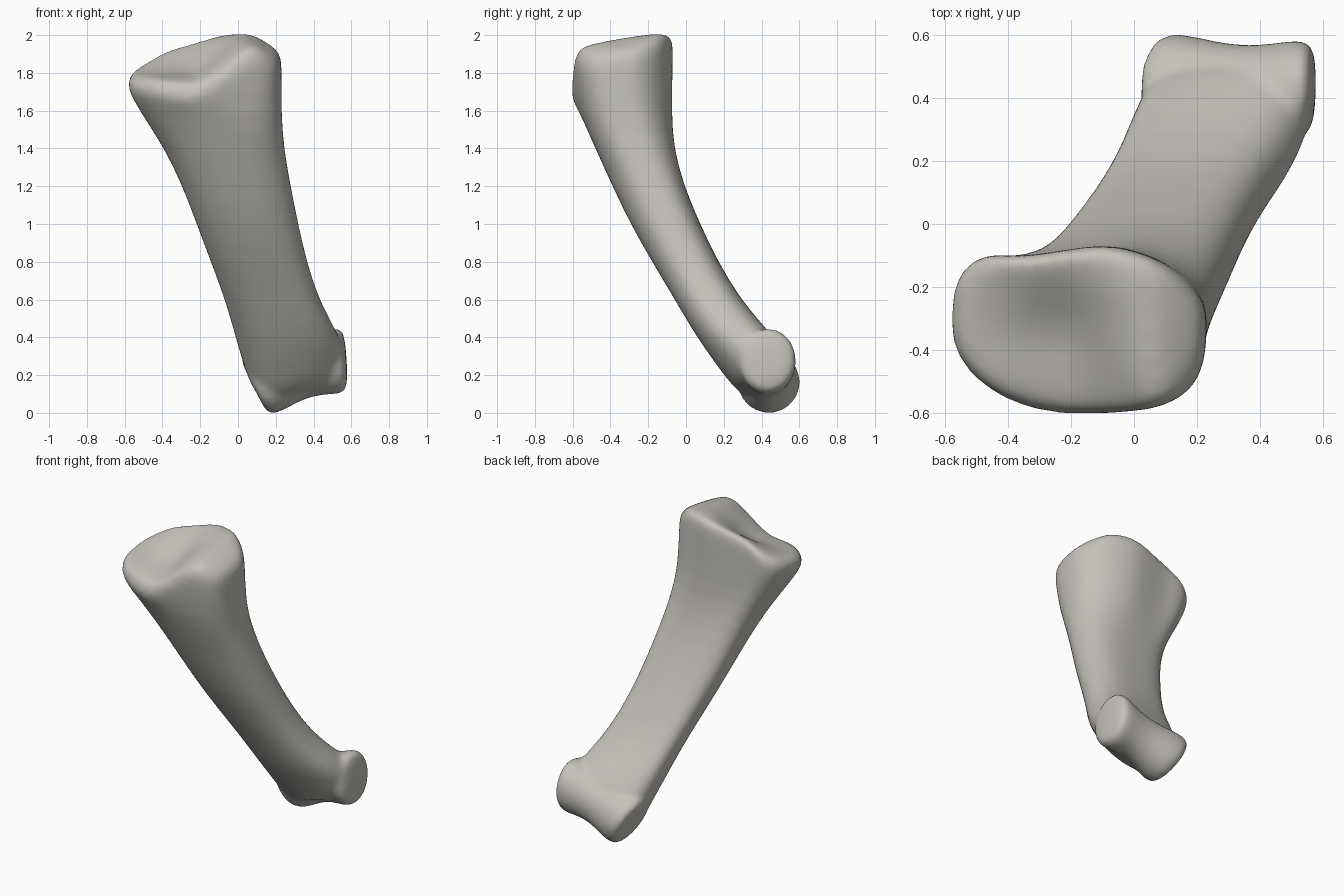
import bpy, bmesh, math
from mathutils import Vector

cube = bpy.data.objects.get("Cube")
if cube:
    bpy.data.objects.remove(cube)

SEGS = 40


def smoothstep(a, b, v):
    t = max(0, min(1, (v - a) / (b - a)))
    return t * t * (3 - 2 * t)


def lerp(a, b, t):
    return a + (b - a) * t


def section(xmin, xmax, ymin, ymax, flare, scale=1.0):
    """Rounded D-shaped outline; flare goes from shaft (0) to head (1)."""
    cx, rx = (xmin + xmax) / 2, (xmax - xmin) / 2
    cy = ymin + 0.53 * (ymax - ymin)
    skew = lerp(-0.1, 0.18, flare)
    pts = []
    for i in range(SEGS):
        a = math.tau * i / SEGS
        c, s = math.cos(a), math.sin(a)
        p = 0.8 + (skew if c > 0 else 0.18) * math.tanh(5 * c * s)
        ry = ymax - cy if s > 0 else cy - ymin
        x = math.copysign(abs(c) ** p, c) * rx
        y = math.copysign(abs(s) ** p, s) * ry
        if s > 0:
            # shallow groove down the back, under the rim
            y -= 0.035 * flare * math.exp(-((c + 0.25) / 0.25) ** 2)
        pts.append((cx + scale * x, cy + scale * y))
    return pts


def socket_height(x, y):
    """Height of the sloping, dished joint surface at the top."""
    t = (y + 0.55) / 0.45
    bow = 1 - (1 - t) ** 2
    ridge = smoothstep(-0.25 - 0.06 * t, 0.1 - 0.12 * t, x)
    low = 1.76 + 0.2 * t - 0.12 * smoothstep(-0.28, -0.58, x) * t
    high = 1.95 + 0.06 * bow - 0.07 * smoothstep(0.05, 0.23, x)
    dish = 0.04 * math.exp(-((x + 0.25) / 0.2) ** 2 - ((y + 0.34) / 0.14) ** 2)
    return lerp(low, high, ridge) - dish


def loft(bm, rings):
    loops = [[bm.verts.new(p) for p in ring] for ring in rings]
    for a, b in zip(loops, loops[1:]):
        n = len(a)
        for i in range(n):
            j = (i + 1) % n
            bm.faces.new((a[i], a[j], b[j], b[i]))
    bm.faces.new(loops[0][::-1])
    bm.faces.new(loops[-1])


bm = bmesh.new()

# Shaft: z, xmin, xmax, ymin, ymax from the lower end upwards
shaft = [
    (0.10, 0.15, 0.53, 0.31, 0.47),
    (0.15, 0.105, 0.55, 0.25, 0.50),
    (0.22, 0.065, 0.56, 0.195, 0.535),
    (0.32, 0.025, 0.555, 0.12, 0.53),
    (0.45, -0.02, 0.505, 0.03, 0.425),
    (0.60, -0.07, 0.43, -0.06, 0.29),
    (0.80, -0.145, 0.365, -0.18, 0.17),
    (1.00, -0.22, 0.32, -0.295, 0.075),
    (1.20, -0.295, 0.28, -0.39, -0.01),
    (1.40, -0.39, 0.245, -0.48, -0.06),
    (1.58, -0.51, 0.23, -0.56, -0.07),
]
rings = []
for z, *box in shaft:
    tilt = 0.28 * smoothstep(0.6, 0.15, z)
    flare = smoothstep(1.2, 1.7, z)
    rings.append([(x, y, z + tilt * (x - 0.32)) for x, y in section(*box, flare)])

# Socket head: rim rolls over into concentric rings of the dished surface
head = (-0.588, 0.234, -0.608, -0.06, 1)
for scale, drop in ((1.0, 0.085), (0.985, 0.04), (0.94, 0.01), (0.87, 0), (0.75, 0),
                    (0.6, 0), (0.45, 0), (0.3, 0), (0.15, 0), (0.04, 0)):
    rings.append([(x, y, socket_height(x, y) - drop)
                  for x, y in section(*head, scale)])
loft(bm, rings)

# Lower joint: a waisted spool across the end, with flat slanted sides
start, end = Vector((0.08, 0.44, 0.145)), Vector((0.565, 0.43, 0.287))
axis = (end - start).normalized()
u = axis.cross(Vector((0, 0, 1))).normalized()
v = axis.cross(u)
rings = []
for t, r in ((0, 0.07), (0, 0.14), (0.03, 0.165), (0.14, 0.17), (0.3, 0.158),
             (0.5, 0.144), (0.7, 0.154), (0.86, 0.177), (0.95, 0.182), (1, 0.165), (1.02, 0.08)):
    mid = start.lerp(end, t)
    ring = []
    for i in range(SEGS):
        a = math.tau * i / SEGS
        off = r * (math.cos(a) * lerp(1, 0.84, t) * u + math.sin(a) * v)
        off.x += lerp(-0.2, 0.22, t) * off.z
        ring.append(mid + off)
    rings.append(ring)
loft(bm, rings)

bmesh.ops.recalc_face_normals(bm, faces=bm.faces)
mesh = bpy.data.meshes.new("finger_bone")
bm.to_mesh(mesh)
bm.free()
bone = bpy.data.objects.new("finger_bone", mesh)
bpy.context.collection.objects.link(bone)

# Fuse the parts into one soft surface
sub = bone.modifiers.new("round", "SUBSURF")
sub.levels = sub.render_levels = 1
fuse = bone.modifiers.new("fuse", "REMESH")
fuse.mode = "VOXEL"
fuse.voxel_size = 0.015
fuse.use_smooth_shade = True
soft = bone.modifiers.new("soften", "SMOOTH")
soft.factor = 0.5
soft.iterations = 18

# Bone colour
mat = bpy.data.materials.new("bone_grey")
mat.use_nodes = True
color = (0.56, 0.54, 0.5, 1)
mat.diffuse_color = color
mat.node_tree.nodes["Principled BSDF"].inputs["Base Color"].default_value = color
mesh.materials.append(mat)
for f in mesh.polygons:
    f.use_smooth = True
